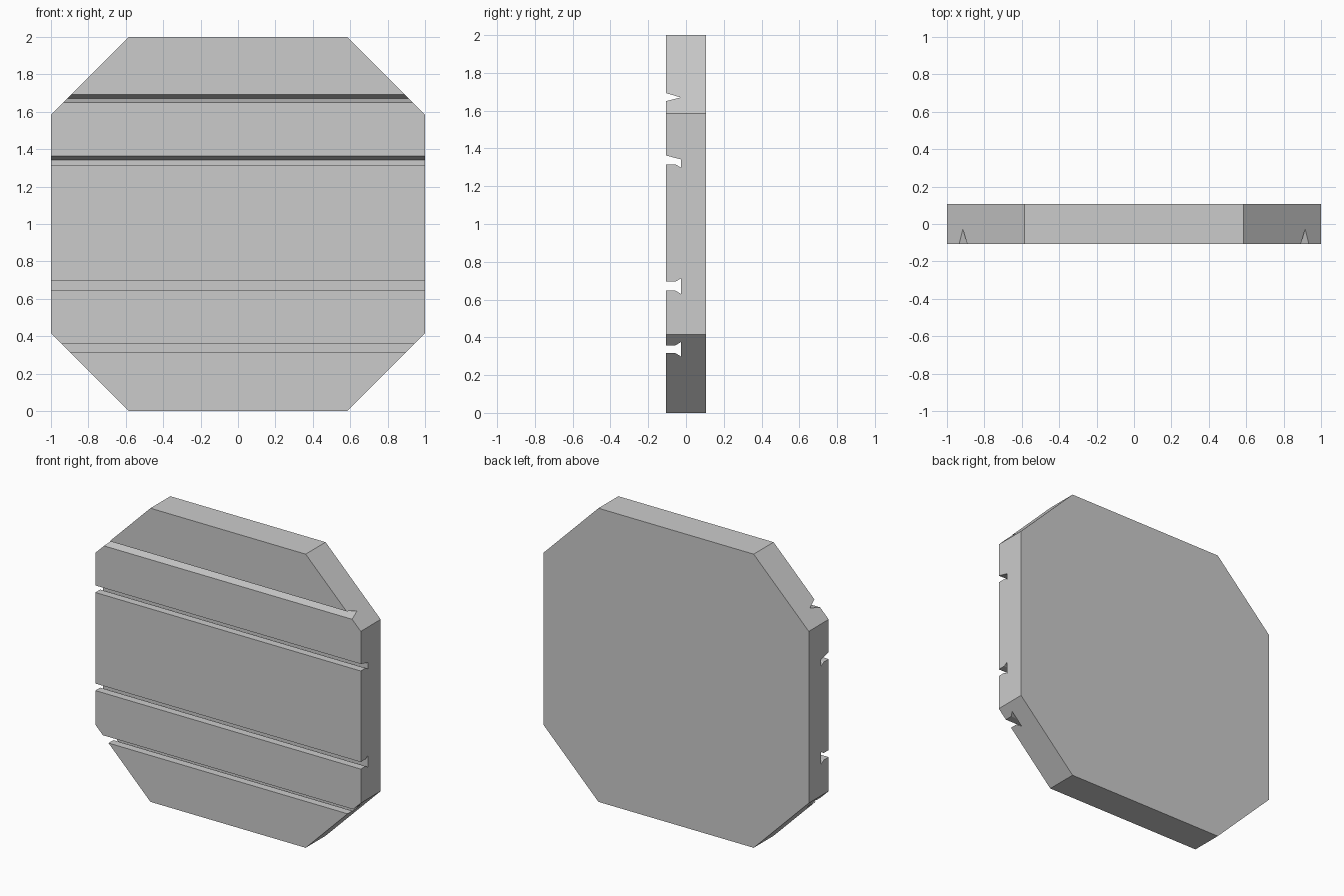
import bpy
import bmesh
from mathutils import Vector

if "Cube" in bpy.data.objects:
    bpy.data.objects.remove(bpy.data.objects["Cube"])

T = 0.107          # half thickness
FLOOR = -0.027     # groove floor depth
LIP = -0.055       # where the grooves widen
C = 0.415          # corner cut size

# Side profile (y, z): plain back, front face with four grooves from bottom to top
profile = [(T, 2), (T, 0), (-T, 0)]
for lo, hi in ((0.316, 0.358), (0.647, 0.695)):            # undercut slots
    profile += [(-T, lo), (LIP, lo), (FLOOR, lo - 0.017),
                (FLOOR, hi + 0.017), (LIP, hi), (-T, hi)]
profile += [(-T, 1.315), (LIP, 1.315), (FLOOR, 1.299),     # slot with sloped roof
            (FLOOR, 1.342), (-T, 1.363)]
profile += [(-T, 1.65), (FLOOR, 1.67), (-T, 1.693)]        # V groove
profile += [(-T, 2)]

# Extrude the profile across the width
bm = bmesh.new()
face = bm.faces.new([bm.verts.new((-1, y, z)) for y, z in profile])
ext = bmesh.ops.extrude_face_region(bm, geom=[face])
bmesh.ops.translate(bm, vec=(2, 0, 0),
                    verts=[v for v in ext["geom"] if isinstance(v, bmesh.types.BMVert)])

# Slice off the four corners to make the octagon
for sx in (-1, 1):
    for sz in (-1, 1):
        cut = bmesh.ops.bisect_plane(
            bm, geom=bm.verts[:] + bm.edges[:] + bm.faces[:], dist=1e-5,
            plane_co=Vector((sx, 0, 1 + sz * (1 - C))),
            plane_no=Vector((sx, 0, sz)).normalized(), clear_outer=True)
        edges = [e for e in cut["geom_cut"] if isinstance(e, bmesh.types.BMEdge)]
        bmesh.ops.edgeloop_fill(bm, edges=edges)

bmesh.ops.recalc_face_normals(bm, faces=bm.faces[:])
mesh = bpy.data.meshes.new("grooved_octagon_panel")
bm.to_mesh(mesh)
bm.free()
panel = bpy.data.objects.new("grooved_octagon_panel", mesh)
bpy.context.collection.objects.link(panel)
